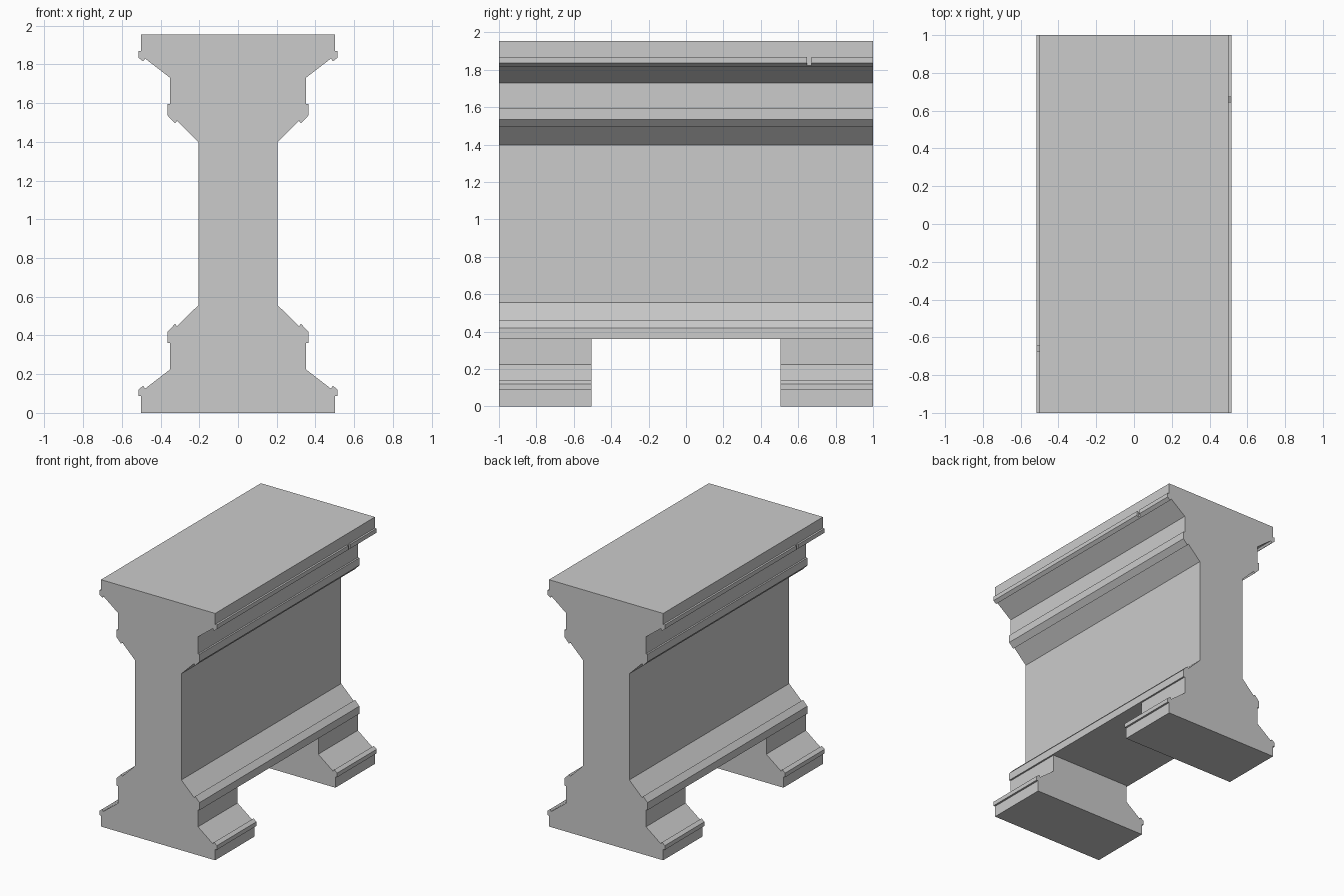
import bpy
import bmesh

if "Cube" in bpy.data.objects:
    bpy.data.objects.remove(bpy.data.objects["Cube"])

H = 1.955  # overall height

# right-hand moulding outline from the base up to the wall
lower = [(0.5, 0), (0.5, 0.087), (0.515, 0.087), (0.515, 0.12), (0.49, 0.14),
         (0.48, 0.125), (0.35, 0.225), (0.35, 0.36), (0.363, 0.36),
         (0.363, 0.42), (0.325, 0.46), (0.315, 0.447), (0.204, 0.557)]


def extrude_outline(name, outline, y0, y1):
    """Closed solid from an (x, z) outline extruded along y."""
    bm = bmesh.new()
    face = bm.faces.new([bm.verts.new((x, y0, z)) for x, z in outline])
    new = bmesh.ops.extrude_face_region(bm, geom=[face])["geom"]
    verts = [g for g in new if isinstance(g, bmesh.types.BMVert)]
    bmesh.ops.translate(bm, verts=verts, vec=(0, y1 - y0, 0))
    bmesh.ops.recalc_face_normals(bm, faces=bm.faces)
    mesh = bpy.data.meshes.new(name)
    bm.to_mesh(mesh)
    bm.free()
    obj = bpy.data.objects.new(name, mesh)
    bpy.context.collection.objects.link(obj)
    return obj


def cut_box(target, name, x0, x1, y0, y1, z0, z1):
    """Subtract a box from the target, then discard the cutter."""
    box = extrude_outline(name, [(x0, z0), (x1, z0), (x1, z1), (x0, z1)], y0, y1)
    box.hide_render = True
    mod = target.modifiers.new(name, 'BOOLEAN')
    mod.operation = 'DIFFERENCE'
    mod.solver = 'EXACT'
    mod.object = box
    bpy.context.view_layer.objects.active = target
    bpy.ops.object.modifier_apply(modifier=mod.name)
    bpy.data.objects.remove(box)


# wall section, mirrored top to bottom and left to right
right = lower + [(x, H - z) for x, z in reversed(lower)]
left = [(-x, z) for x, z in reversed(right)]
wall = extrude_outline("wall_section", right + left, -1, 1)

# opening between the two feet
cut_box(wall, "base_opening", -0.7, 0.7, -0.505, 0.505, -0.1, 0.36)

# small nicks in the upper trim, one on each side
cut_box(wall, "right_nick", 0.5, 0.6, 0.646, 0.672, 1.80, 1.875)
cut_box(wall, "left_nick", -0.6, -0.5, -0.672, -0.646, 1.80, 1.875)
